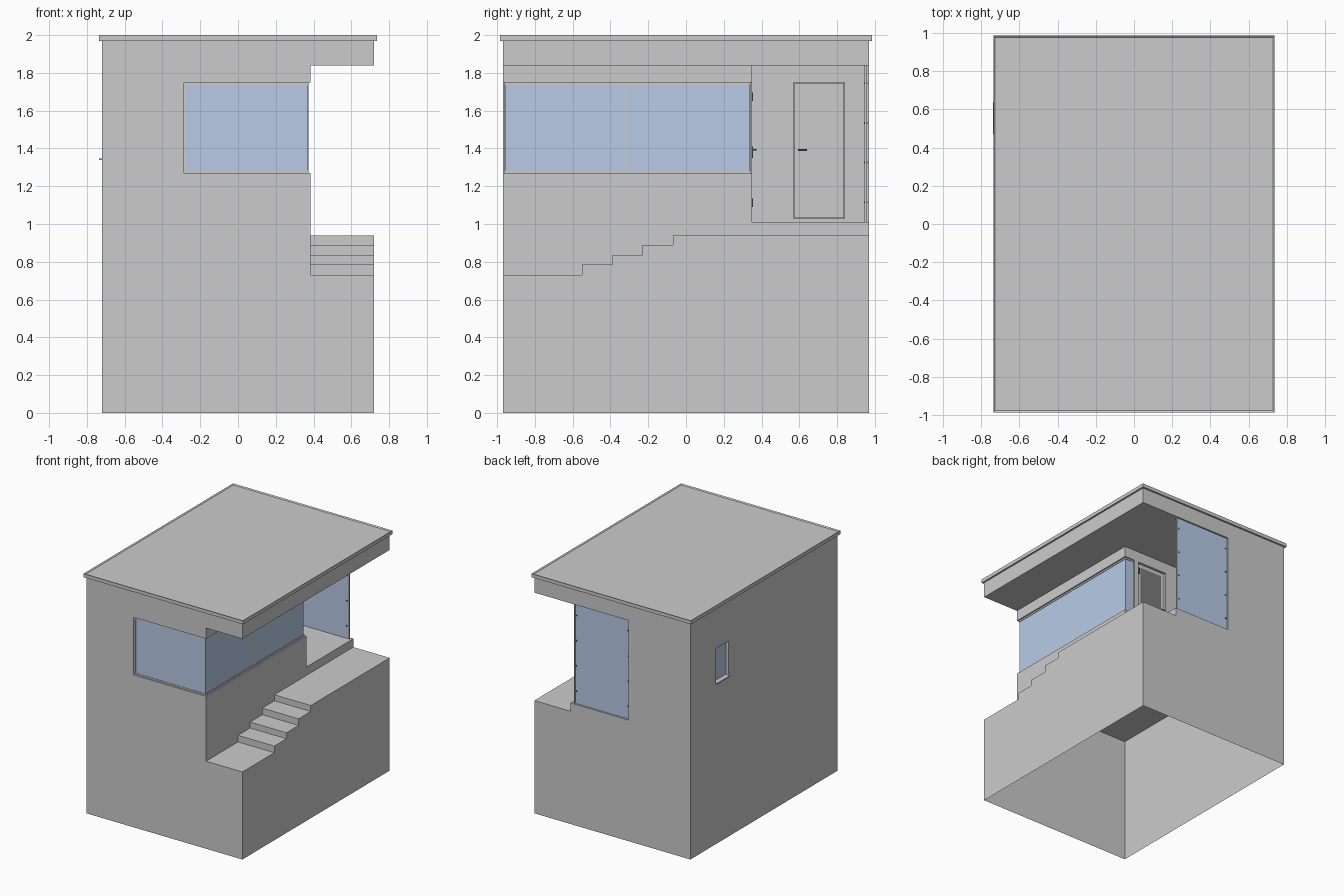
import bpy, bmesh
from mathutils import Vector

if "Cube" in bpy.data.objects:
    bpy.data.objects.remove(bpy.data.objects["Cube"])


def material(name, rgb):
    m = bpy.data.materials.new(name)
    m.diffuse_color = (*rgb, 1)
    m.use_nodes = True
    m.node_tree.nodes["Principled BSDF"].inputs["Base Color"].default_value = m.diffuse_color
    return m


GREY = material("wall_grey", (0.6, 0.6, 0.6))
GLASS = material("glass_blue", (0.48, 0.6, 0.8))
DARK = material("dark_metal", (0.08, 0.08, 0.08))
PANEL = material("door_dark_grey", (0.2, 0.2, 0.2))


def add_object(name, bm, mat):
    bmesh.ops.recalc_face_normals(bm, faces=bm.faces)
    me = bpy.data.meshes.new(name)
    bm.to_mesh(me)
    bm.free()
    me.materials.append(mat)
    ob = bpy.data.objects.new(name, me)
    bpy.context.collection.objects.link(ob)
    return ob


def box(name, xs, ys, zs, mat=GREY):
    bm = bmesh.new()
    bmesh.ops.create_cube(bm, size=1)
    for v in bm.verts:
        v.co = Vector([(a + b) / 2 + c * (b - a) for c, (a, b) in zip(v.co, (xs, ys, zs))])
    return add_object(name, bm, mat)


def prism_x(name, profile, x0, x1):
    # extrude a (y, z) profile along x
    bm = bmesh.new()
    f = bm.faces.new([bm.verts.new((x0, y, z)) for y, z in profile])
    r = bmesh.ops.extrude_face_region(bm, geom=[f])
    for v in r["geom"]:
        if isinstance(v, bmesh.types.BMVert):
            v.co.x = x1
    return add_object(name, bm, GREY)


# body block
body = box("body_walls", (-0.72, 0.72), (-0.97, 0.97), (0, 1.97))

# stair and walkway profile, cut out of the right side
steps = [(-0.55, 0.73), (-0.39, 0.785), (-0.23, 0.835), (-0.07, 0.89), (1.2, 0.94)]
profile, y = [], -1.2
for y_end, z in steps:
    profile += [(y, z), (y_end, z)]
    y = y_end
profile += [(1.2, 1.84), (-1.2, 1.84)]

Z0, Z1 = 1.27, 1.75          # window band
cutters = [
    prism_x("cut_stair", profile, 0.385, 1.0),
    box("cut_porch", (-0.15, 0.8), (0.35, 1.2), (1.01, 1.84)),
    box("cut_front_window", (-0.285, 0.8), (-1.2, -0.948), (Z0, Z1)),
    box("cut_side_window", (0.363, 0.8), (-1.2, 0.36), (Z0, Z1)),
    box("cut_porch_window", (0.29, 0.8), (0.328, 0.4), (Z0, Z1)),
    box("cut_left_window", (-0.9, -0.69), (0.47, 0.64), (1.345, 1.63)),
    box("cut_main_door", (-0.162, 0.0), (0.57, 0.84), (1.03, 1.75)),
    box("cut_porch_door", (-0.03, 0.25), (0.32, 0.4), (1.03, 1.75)),
]
for c in cutters:
    mod = body.modifiers.new(c.name, "BOOLEAN")
    mod.operation = "DIFFERENCE"
    mod.solver = "EXACT"
    mod.object = c
dg = bpy.context.evaluated_depsgraph_get()
me = bpy.data.meshes.new_from_object(body.evaluated_get(dg))
body.modifiers.clear()
body.data = me
for c in cutters:
    bpy.data.objects.remove(c)

# the block is hollow: open the underside
bm = bmesh.new()
bm.from_mesh(me)
bmesh.ops.delete(bm, geom=[f for f in bm.faces if all(v.co.z < 0.001 for v in f.verts)],
                 context="FACES_ONLY")
for f in bm.faces:
    f.material_index = 0
bm.to_mesh(me)
bm.free()
me.materials.clear()
me.materials.append(GREY)

# inner floor, seen from below
box("inner_floor_left", (-0.715, -0.17), (-0.965, 0.965), (1.06, 1.065))
box("inner_floor_right", (-0.17, 0.38), (-0.965, 0.31), (1.06, 1.065))

# roof cap with a slim raised rim
roof = box("roof_cap", (-0.735, 0.735), (-0.985, 0.985), (1.97, 2.0))
bm = bmesh.new()
bm.from_mesh(roof.data)
top = max(bm.faces, key=lambda f: f.calc_center_median().z)
bmesh.ops.inset_region(bm, faces=[top], thickness=0.013)
for v in top.verts:
    v.co.z -= 0.008
bm.to_mesh(roof.data)
bm.free()

# corner window glass
box("front_glass", (-0.284, 0.37), (-0.957, -0.948), (Z0, Z1), GLASS)
box("side_glass", (0.362, 0.37), (-0.957, 0.337), (Z0, Z1), GLASS)
box("porch_window_glass", (0.291, 0.37), (0.328, 0.337), (Z0, Z1), GLASS)

# window frame rails, jambs and mullion
for label, z in (("bottom", Z0), ("top", Z1 - 0.013)):
    zs = (z, z + 0.013)
    box(f"front_frame_{label}", (-0.285, 0.374), (-0.961, -0.95), zs)
    box(f"side_frame_{label}", (0.364, 0.374), (-0.961, 0.341), zs)
    box(f"porch_frame_{label}", (0.29, 0.374), (0.33, 0.341), zs)
box("front_frame_jamb", (-0.285, -0.272), (-0.961, -0.95), (Z0, Z1))
box("porch_frame_jamb", (0.29, 0.3), (0.33, 0.341), (Z0, Z1))
box("side_mullion", (0.364, 0.373), (-0.319, -0.309), (Z0, Z1))

# small window on the left wall
box("left_window_glass", (-0.697, -0.689), (0.47, 0.64), (1.345, 1.63), GLASS)
box("left_window_sill", (-0.737, -0.69), (0.472, 0.638), (1.338, 1.348))

# glass screen at the back of the porch, with end post and clips
box("porch_screen", (-0.15, 0.352), (0.947, 0.956), (1.01, 1.84), GLASS)
box("porch_screen_post", (0.352, 0.364), (0.945, 0.958), (1.01, 1.84))
for i in range(4):
    z = 1.11 + i * 0.21
    for side, x in (("wall", -0.14), ("post", 0.338)):
        box(f"screen_clip_{side}_{i}", (x, x + 0.008), (0.943, 0.96), (z, z + 0.01), DARK)

# main door in the porch, with lever handle
box("main_door", (-0.163, -0.152), (0.574, 0.836), (1.032, 1.746))
box("main_door_handle_stem", (-0.153, -0.13), (0.594, 0.604), (1.387, 1.397), DARK)
box("main_door_handle", (-0.136, -0.128), (0.594, 0.64), (1.387, 1.397), DARK)

# second porch door: framed dark panel, handle, lock plate and hinges
box("porch_door", (-0.026, 0.246), (0.319, 0.335), (1.032, 1.746))
box("porch_door_panel", (0.005, 0.215), (0.33, 0.338), (1.065, 1.715), PANEL)
box("porch_door_lock_plate", (-0.018, 0.0), (0.334, 0.356), (1.35, 1.41), DARK)
box("porch_door_handle", (-0.015, 0.03), (0.356, 0.374), (1.388, 1.397), DARK)
for i, z in enumerate((1.09, 1.65)):
    box(f"porch_door_hinge_{i}", (0.236, 0.25), (0.334, 0.356), (z, z + 0.045), DARK)
